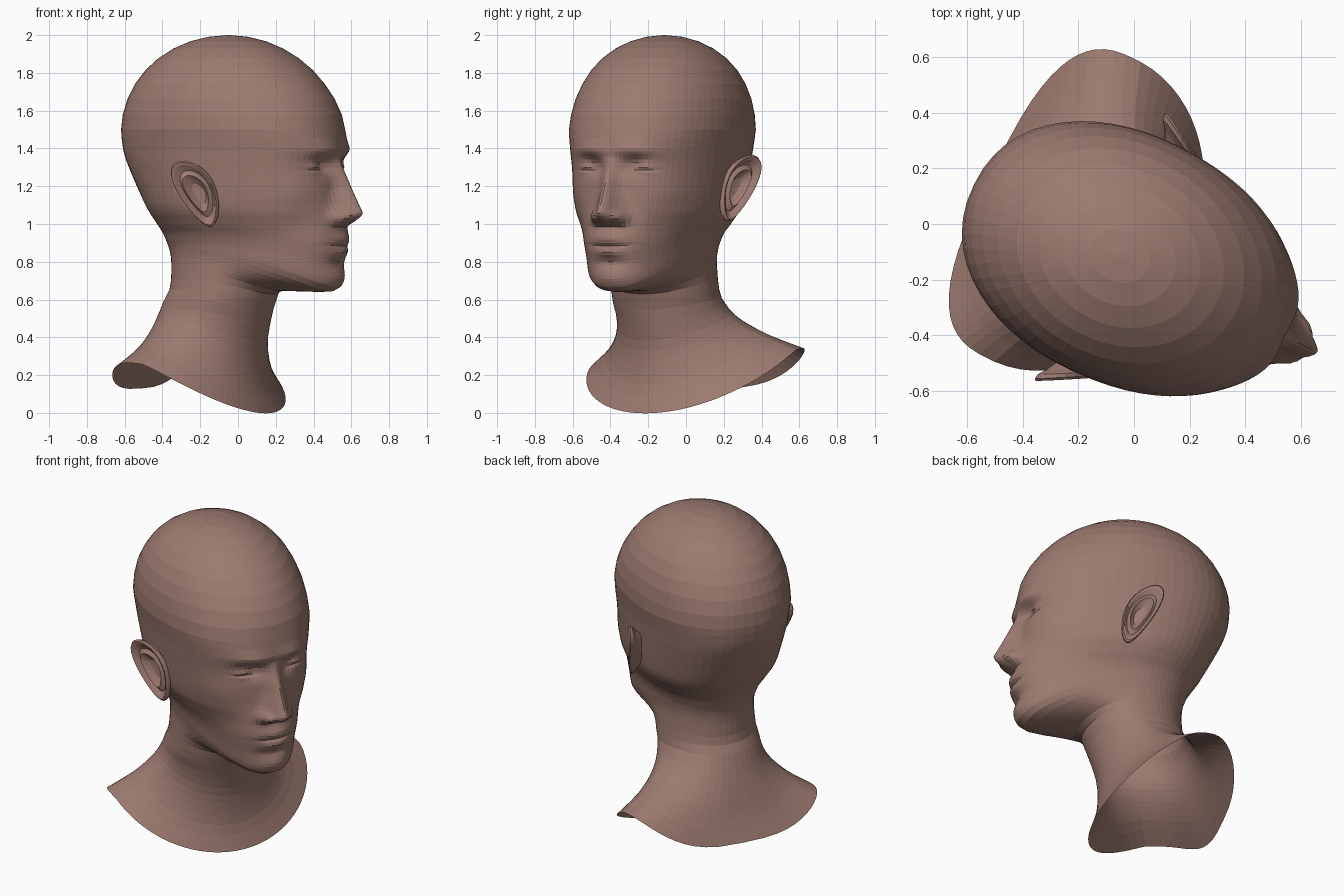
import bpy, bmesh, math
from math import sin, cos, pi, exp
from mathutils import Matrix, Vector

if "Cube" in bpy.data.objects:
    bpy.data.objects.remove(bpy.data.objects["Cube"])

# One skin colour
skin = bpy.data.materials.new("dusky skin")
skin.diffuse_color = (0.335, 0.195, 0.163, 1)
skin.use_nodes = True
skin.node_tree.nodes["Principled BSDF"].inputs["Base Color"].default_value = skin.diffuse_color

# The head looks 26 degrees off the x axis; local u = forward, v = its left
PLACE = Matrix.Translation((-0.05, -0.115, 0)) @ Matrix.Rotation(math.radians(-26), 4, 'Z')

# Cross-sections from temple to collar: z front, z side, u front, u back, half width
RINGS = [
    (1.50, 1.50, 0.64, -0.585, 0.447),
    (1.40, 1.40, 0.655, -0.575, 0.430),
    (1.30, 1.30, 0.645, -0.54, 0.420),
    (1.10, 1.10, 0.650, -0.44, 0.395),
    (1.00, 1.01, 0.665, -0.385, 0.355),
    (0.90, 0.95, 0.678, -0.35, 0.318),
    (0.80, 0.90, 0.662, -0.33, 0.298),
    (0.665, 0.85, 0.64, -0.315, 0.288),
    (0.64, 0.80, 0.54, -0.31, 0.280),
    (0.645, 0.74, 0.30, -0.31, 0.280),
    (0.60, 0.65, 0.25, -0.32, 0.283),
    (0.48, 0.55, 0.21, -0.38, 0.295),
    (0.33, 0.47, 0.175, -0.43, 0.340),
    (0.15, 0.38, 0.18, -0.485, 0.450),
    (0.00, 0.30, 0.225, -0.545, 0.600),
]


def spline(p0, p1, p2, p3, t):
    return [0.5 * (2 * b + (c - a) * t + (2 * a - 5 * b + 4 * c - d) * t * t
                   + (3 * b - a - 3 * c + d) * t ** 3)
            for a, b, c, d in zip(p0, p1, p2, p3)]


def bump(v, z, cv, cz, sv, sz):
    return exp(-((v - cv) / sv) ** 2 - ((z - cz) / sz) ** 2)


# Nose: a ramp from the brow to the tip, then a quick return to the lip
def nose(a, z):
    if z > 1.36 or z < 0.985:
        return 0
    if z > 1.065:
        out = 0.135 * (1.36 - z) / 0.295
    else:
        out = 0.135 * sin(pi / 2 * (z - 0.985) / 0.08)
    wide = min(0.072, max(0.045, 0.072 - 0.17 * (z - 1.03)))
    return out * exp(-(a / wide) ** 2)


# Facial relief: forward push at each place on the face
def relief(v, z):
    a = abs(v)
    d = nose(a, z)
    d += 0.040 * bump(a, z, 0.075, 1.035, 0.028, 0.032)      # nostril wings
    d -= 0.052 * bump(a, z, 0.135, 1.31, 0.075, 0.045)       # eye sockets
    d += 0.034 * bump(a, z, 0.165, 1.30, 0.05, 0.032)        # eyeballs
    d -= 0.014 * bump(a, z, 0.165, 1.288, 0.055, 0.009)      # lid slits
    d += 0.016 * bump(a, z, 0.13, 1.395, 0.10, 0.035)        # brows
    d += 0.010 * bump(a, z, 0.29, 1.17, 0.08, 0.07)          # cheekbones
    d -= 0.020 * bump(a, z, 0.25, 0.97, 0.07, 0.09)          # cheek hollows
    d += 0.018 * bump(a, z, 0, 0.925, 0.08, 0.03)            # upper lip
    d += 0.018 * bump(a, z, 0, 0.850, 0.07, 0.028)           # lower lip
    d -= 0.014 * bump(a, z, 0, 0.884, 0.11, 0.010)           # mouth line
    d -= 0.016 * bump(a, z, 0, 0.795, 0.09, 0.03)            # chin groove
    d += 0.014 * bump(a, z, 0, 0.715, 0.09, 0.04)            # chin
    return d


def finish(bm, name):
    bmesh.ops.recalc_face_normals(bm, faces=bm.faces)
    me = bpy.data.meshes.new(name)
    bm.to_mesh(me)
    bm.free()
    me.materials.append(skin)
    ob = bpy.data.objects.new(name, me)
    bpy.context.collection.objects.link(ob)


def skin_rings(bm, loops):
    for A, B in zip(loops, loops[1:]):
        n = len(A)
        for i in range(n):
            bm.faces.new((A[i], A[(i + 1) % n], B[(i + 1) % n], B[i]))
    bm.faces.new(loops[0])


# Skull dome by rule, then splined rings down to the collar
sections = []
for k in range(9):
    t = cos(pi / 2 * (k + 0.1) / 9)
    sections.append((1.5 + 0.5 * t, 1.5 + 0.5 * t, 0.64 * (1 - t ** 1.6) ** 0.5,
                     -0.585 * (1 - t * t) ** 0.5, 0.447 * (1 - t ** 2.4) ** 0.5))
last = len(RINGS) - 1
for i in range(last):
    quad = [RINGS[min(max(i + k, 0), last)] for k in (-1, 0, 1, 2)]
    fine = 0.016 if 0.7 < RINGS[i][0] < 1.45 else 0.05
    steps = max(2, round(abs(quad[1][0] - quad[2][0]) / fine))
    sections += [spline(*quad, s / steps) for s in range(steps)]
sections.append(RINGS[-1])

# Head, neck and collar as one open shell, with columns crowded towards the face
COLS = 72
angles = []
for i in range(COLS):
    t = -1 + 2 * i / COLS
    angles.append(pi * math.copysign(abs(t) ** 1.45, t))

bm = bmesh.new()
loops = []
for zf, zs, uf, ub, w in sections:
    drop = max(0, 0.6 - zs)                                  # how far down the shoulders
    zb = zs - 0.57 * drop
    uc = max(0, min(0.05, 0.33 * (1.1 - zs), 0.25 * (zs - 0.62)))
    uc -= 0.8 * max(0, 0.62 - zs)
    boxy = 0.97 - 0.95 * drop
    blunt = 1 - 0.11 * max(0, min(1, (1.75 - zs) / 0.3, (zs - 0.75) / 0.15))
    loop = []
    for th in angles:
        c, s = cos(th), sin(th)
        z = zs + c * (zf - zb) / 2 + c * c * ((zf + zb) / 2 - zs)
        if c > 0:
            mix = min(1, drop / 0.15)
            z += mix * (zs + (zf - zs) * c ** 1.2 - z)       # collar rises evenly
            u = uc + (uf - uc) * c ** blunt
            v = w * math.copysign(abs(s) ** blunt, s)
            if zf > 0.642 and uf > 0.56:
                u += relief(v, z) * min(1, c * 2.5)
        else:
            u = uc + (ub - uc) * abs(c) ** boxy
            v = w * math.copysign(abs(s) ** (boxy if drop else blunt), s)
        z += 0.13 * s * drop                                 # raised left shoulder
        loop.append(bm.verts.new(PLACE @ Vector((u, v + 0.2 * drop, z))))
    loops.append(loop)
skin_rings(bm, loops)
finish(bm, "head_and_neck")

# Ears: a dished shell with a rolled rim, as (radius, height) profile
EAR = [(0.08, -0.012), (0.3, -0.01), (0.45, 0.008), (0.55, 0.022), (0.7, 0.006),
       (0.87, 0.026), (0.95, 0.03), (1.0, 0.02), (0.98, 0.004), (0.8, -0.015), (0.6, -0.05)]
for side, name in ((1, "left_ear"), (-1, "right_ear")):
    bm = bmesh.new()
    loops = []
    for r, h in EAR:
        loop = []
        for k in range(28):
            th = 2 * pi * k / 28
            up = 0.175 * r * sin(th)
            back = 0.092 * r * cos(th) * (1 + 0.34 * sin(th))
            u = 0.04 - back - 0.32 * up                      # top leans backward
            v = 0.44 + 0.55 * back + 0.2 * up + h
            z = 1.175 + up + 0.12 * back + 0.015 * side
            loop.append(bm.verts.new(PLACE @ Vector((u, side * v, z))))
        loops.append(loop)
    skin_rings(bm, loops)
    finish(bm, name)
